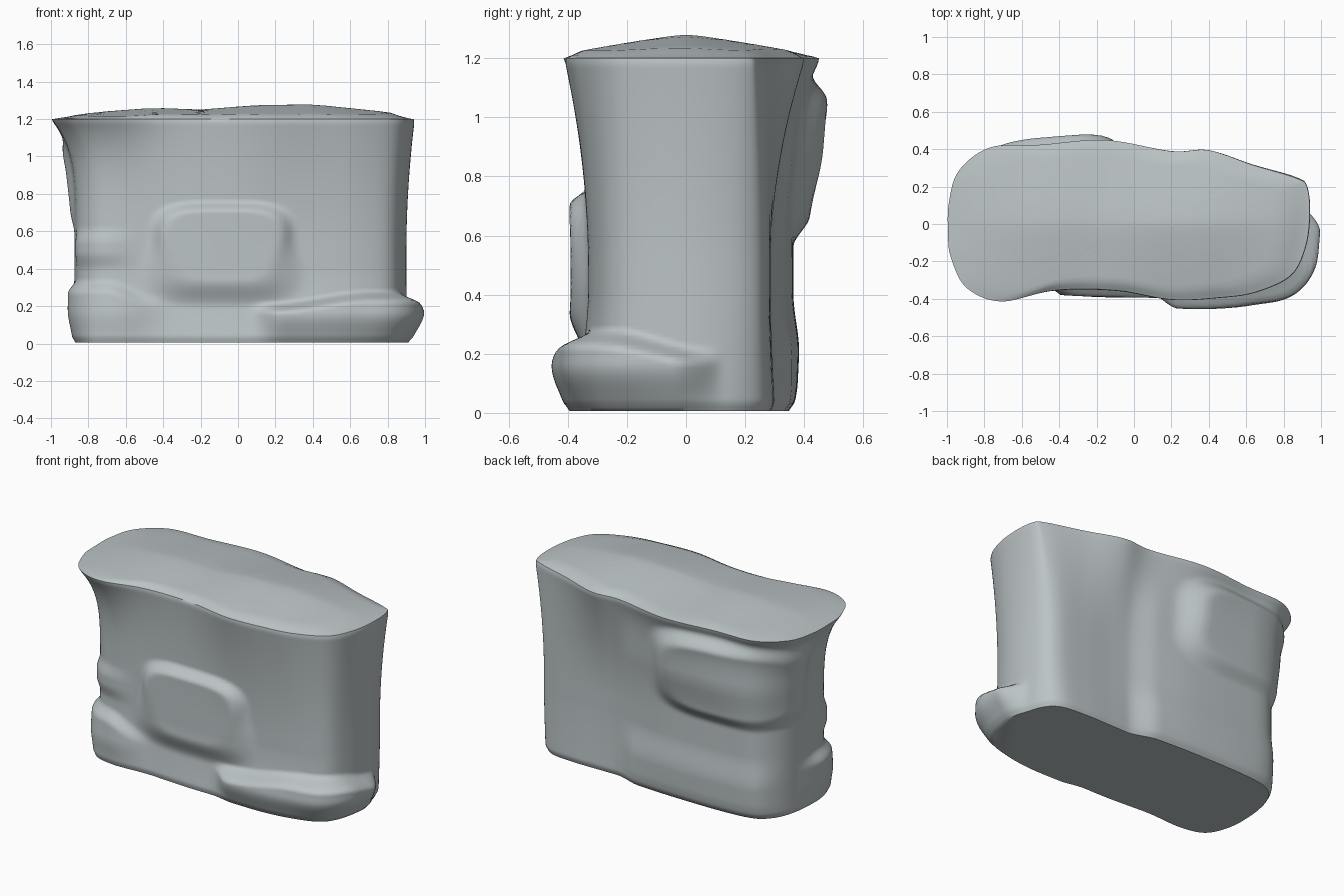
import bpy, bmesh, math
from mathutils import Vector

if "Cube" in bpy.data.objects:
    bpy.data.objects.remove(bpy.data.objects["Cube"])

N, LEVELS, TOP_Z, BASE_Z = 220, 90, 1.2, 0.006

# Cross-sections (counter-clockwise from the left end): top rim, waist, base
TOP = [(-1, -.05), (-.985, -.18), (-.9, -.345), (-.71, -.42), (-.42, -.36), (-.1, -.36),
       (.2, -.41), (.45, -.40), (.65, -.37), (.84, -.28), (.92, -.13), (.945, .05),
       (.93, .2), (.87, .25), (.64, .32), (.4, .40), (.2, .395), (-.15, .455),
       (-.5, .43), (-.77, .415), (-.94, .29), (-.995, .12)]
WAIST = [(-.87, -.05), (-.85, -.18), (-.78, -.27), (-.66, -.31), (-.42, -.32), (-.1, -.33),
         (.2, -.33), (.45, -.33), (.65, -.31), (.81, -.25), (.88, -.12), (.9, .05),
         (.87, .2), (.79, .27), (.6, .285), (.4, .285), (.2, .295), (-.12, .33),
         (-.5, .33), (-.7, .31), (-.82, .23), (-.87, .1)]
BASE = [(-.87, -.05), (-.85, -.2), (-.79, -.31), (-.66, -.35), (-.42, -.36), (-.1, -.38),
        (.2, -.38), (.45, -.38), (.65, -.35), (.81, -.28), (.88, -.13), (.9, .05),
        (.86, .2), (.77, .28), (.6, .3), (.4, .3), (.2, .3), (-.12, .315),
        (-.5, .315), (-.7, .29), (-.82, .22), (-.87, .1)]


def ramp(a, b, v):
    """Smooth step from 0 at a to 1 at b (a may exceed b)."""
    t = max(0.0, min(1.0, (v - a) / (b - a)))
    return t * t * (3 - 2 * t)


def smooth_loop(points):
    """Closed Catmull-Rom curve sampled N times."""
    pts = [Vector(p) for p in points]
    n, out = len(pts), []
    for i in range(N):
        u = i * n / N
        k, t = int(u), u - int(u)
        a, b, c, d = (pts[(k + j) % n] for j in (-1, 0, 1, 2))
        out.append(0.5 * (2 * b + (c - a) * t + (2 * a - 5 * b + 4 * c - d) * t * t
                          + (3 * b - a - 3 * c + d) * t ** 3))
    return out


def pad(x, z, cx, cz, hx, hz, soft, power=4):
    """Rounded rectangular mask."""
    d = (abs((x - cx) / hx) ** power + abs((z - cz) / hz) ** power) ** (1 / power)
    return ramp(1 + soft, 1 - soft, d)


def bulge(x, y, z):
    """How far the wall is pushed outwards at a point."""
    out = 0.0
    # right foot, wrapping round the right end
    top = .225 + .06 * ramp(.2, .7, x) - .06 * ramp(-.25, .05, y)
    amp = .10 + .02 * ramp(.6, .8, x) * ramp(-.05, -.2, y)
    out += amp * ramp(.06, .24, x) * ramp(.13, -.04, y) * ramp(top, top - .065, z) * (.2 + .8 * ramp(-.03, .17, z))
    # left foot and the small ledge above it
    top = .345 - .08 * ramp(-.7, -.45, x)
    out += .045 * ramp(-.35, -.65, x) * ramp(.12, -.12, y) * ramp(top, top - .08, z) * (.4 + .6 * ramp(0, .18, z))
    out += .02 * ramp(-.5, -.75, x) * ramp(-.08, -.22, y) * pad(0, z, 0, .51, 1, .07, .7, 2)
    if y < 0:
        # raised front panel, crisp along the top and soft below
        soft = .13 + .2 * ramp(.6, .35, z)
        out += .06 * pad(x, z, -.08, .5, .35, .235, soft)
    else:
        # back: raised left part, upper boulder, low swelling
        left = ramp(.3, .1, x) * ramp(-.88, -.7, x)
        out += .03 * left * ramp(1.15, .8, z)
        amp = (.045 + .04 * ramp(-.85, -.5, x)) * (.6 + .4 * ramp(.6, .9, z))
        out += amp * pad(x, z, -.53, .86, .45, .25, .2) * ramp(0, .14, y)
        out += .025 * left * pad(0, z, 0, .15, 1, .15, .7, 2)
    return out


def crown(x):
    """Height of the top ridge above the rim along x."""
    keys = [(-1, .0), (-.75, .036), (-.45, .06), (-.2, .05), (.1, .075), (.4, .08), (.8, .036), (.95, .0)]
    for (x0, h0), (x1, h1) in zip(keys, keys[1:]):
        if x <= x1:
            return h0 + (h1 - h0) * max(0, x - x0) / (x1 - x0)
    return 0.0


top, waist, base = map(smooth_loop, (TOP, WAIST, BASE))
bm = bmesh.new()
rings = []

# Walls: blend the three sections by height, then push out the bulges
for j in range(LEVELS + 1):
    z = BASE_Z + (TOP_Z - BASE_Z) * j / LEVELS
    section = []
    for a, b, c in zip(top, waist, base):
        up = max(0, (z - .5) / (TOP_Z - .5)) ** (4.5 - 2.6 * ramp(-.8, .3, b.x))
        down = max(0, (.4 - z) / .4) ** 1.5
        section.append(b + (a - b) * up + (c - b) * down)
    ring = []
    for i, p in enumerate(section):
        t = section[(i + 1) % N] - section[i - 1]
        nrm = Vector((t.y, -t.x)).normalized()
        edge = .006 * ramp(TOP_Z - .02, TOP_Z, z) + .015 * ramp(.04, 0, z)
        q = p + nrm * (bulge(p.x, p.y, z) - edge)
        ring.append(bm.verts.new((q.x, q.y, z)))
    rings.append(ring)

# Domed top: shrinking copies of the rim
rim = [v.co.copy() for v in rings[-1]]
for s in (.985, .96, .92, .87, .8, .7, .6, .5, .4, .3, .2, .1, .04):
    ring = []
    for p in rim:
        x, y = p.x * s, p.y * s
        h = crown(x) * (1 - .9 * min(1, math.hypot(y, .04) / .43) ** 1.1) * ramp(1.02, .86, s)
        ring.append(bm.verts.new((x, y, TOP_Z + h + .004 * ramp(1, .95, s))))
    rings.append(ring)

for lo, hi in zip(rings, rings[1:]):
    for i in range(N):
        k = (i + 1) % N
        bm.faces.new((lo[i], lo[k], hi[k], hi[i]))
centre = bm.verts.new((0, 0, sum(v.co.z for v in rings[-1]) / N + .001))
for i in range(N):
    bm.faces.new((rings[-1][i], rings[-1][(i + 1) % N], centre))
bm.faces.new(list(reversed(rings[0])))  # flat underside
bmesh.ops.recalc_face_normals(bm, faces=bm.faces)

mesh = bpy.data.meshes.new("stone_block")
bm.to_mesh(mesh)
bm.free()
stone = bpy.data.objects.new("stone_block", mesh)
bpy.context.collection.objects.link(stone)

# Single stone colour
mat = bpy.data.materials.new("pale_grey_stone")
mat.diffuse_color = (.50, .55, .565, 1)
mat.use_nodes = True
mat.node_tree.nodes["Principled BSDF"].inputs["Base Color"].default_value = mat.diffuse_color
mesh.materials.append(mat)

bpy.context.view_layer.objects.active = stone
stone.select_set(True)
bpy.ops.object.shade_smooth_by_angle(angle=math.radians(50))
